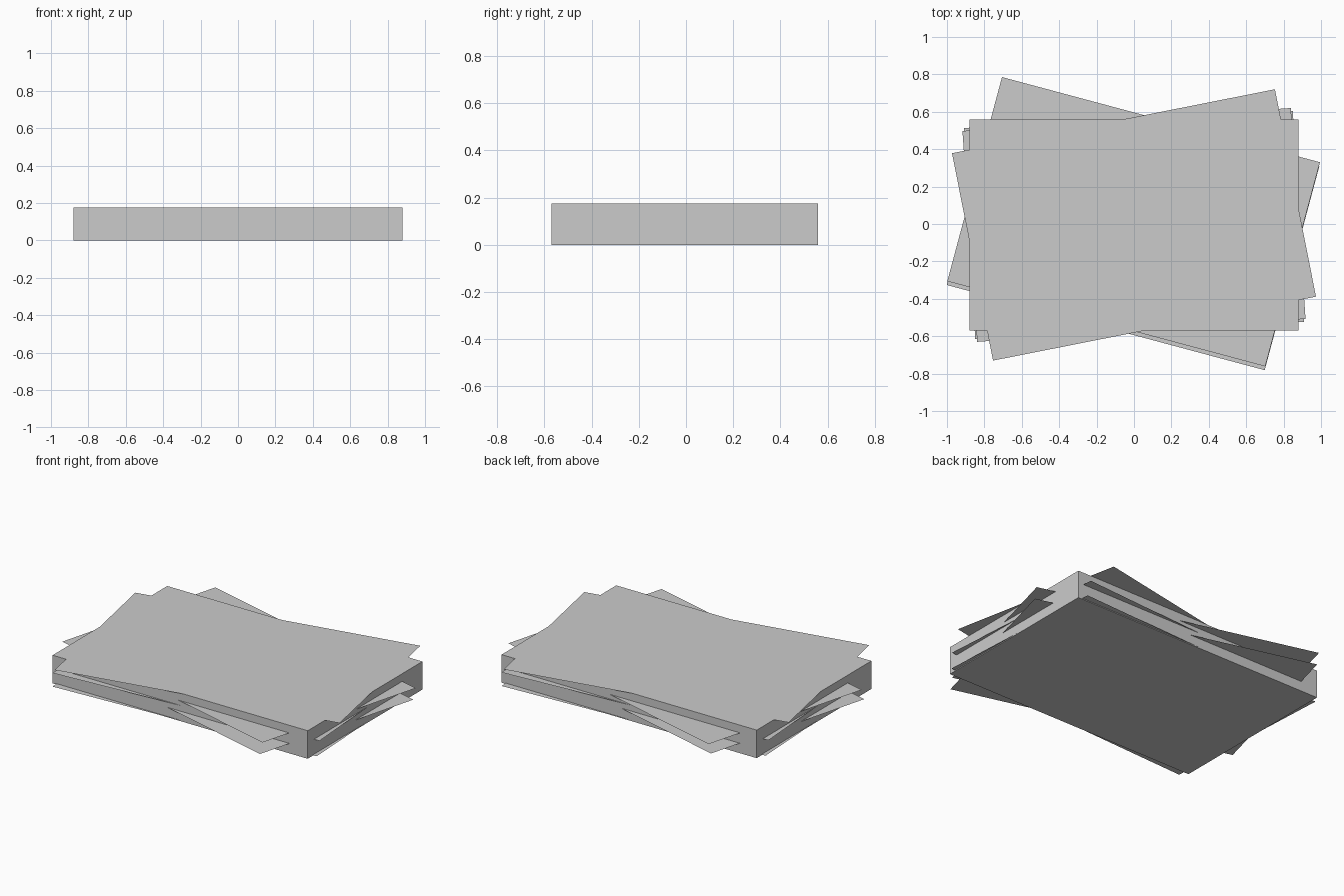
import bpy
import bmesh
from math import radians
from mathutils import Matrix

if "Cube" in bpy.data.objects:
    bpy.data.objects.remove(bpy.data.objects["Cube"])

W, D, H = 1.76, 1.13, 0.175


def add_part(name, build, loc, angle=0):
    bm = bmesh.new()
    build(bm)
    mesh = bpy.data.meshes.new(name)
    bm.to_mesh(mesh)
    bm.free()
    obj = bpy.data.objects.new(name, mesh)
    obj.location = loc
    obj.rotation_euler.z = radians(angle)
    bpy.context.collection.objects.link(obj)
    return obj


def block(bm):
    bmesh.ops.create_cube(bm, size=1, matrix=Matrix.Diagonal((W, D, H, 1)))


def sheet(bm):
    bmesh.ops.create_grid(bm, x_segments=1, y_segments=1, size=0.5,
                          matrix=Matrix.Diagonal((W, D, 1, 1)))


# Solid body of the paper stack
add_part("paper_stack", block, (0, -0.005, H / 2))

# Loose sheets sticking out: x, y, height, twist in degrees
sheets = [
    (0, -0.005, 0.005, 3),
    (-0.005, -0.008, 0.062, -15),
    (0, -0.005, 0.098, 4),
    (-0.002, 0.012, 0.127, -15),
    (0, -0.005, 0.178, 11.2),
]
for i, (x, y, z, angle) in enumerate(sheets, 1):
    add_part(f"loose_sheet_{i}", sheet, (x, y, z), angle)
